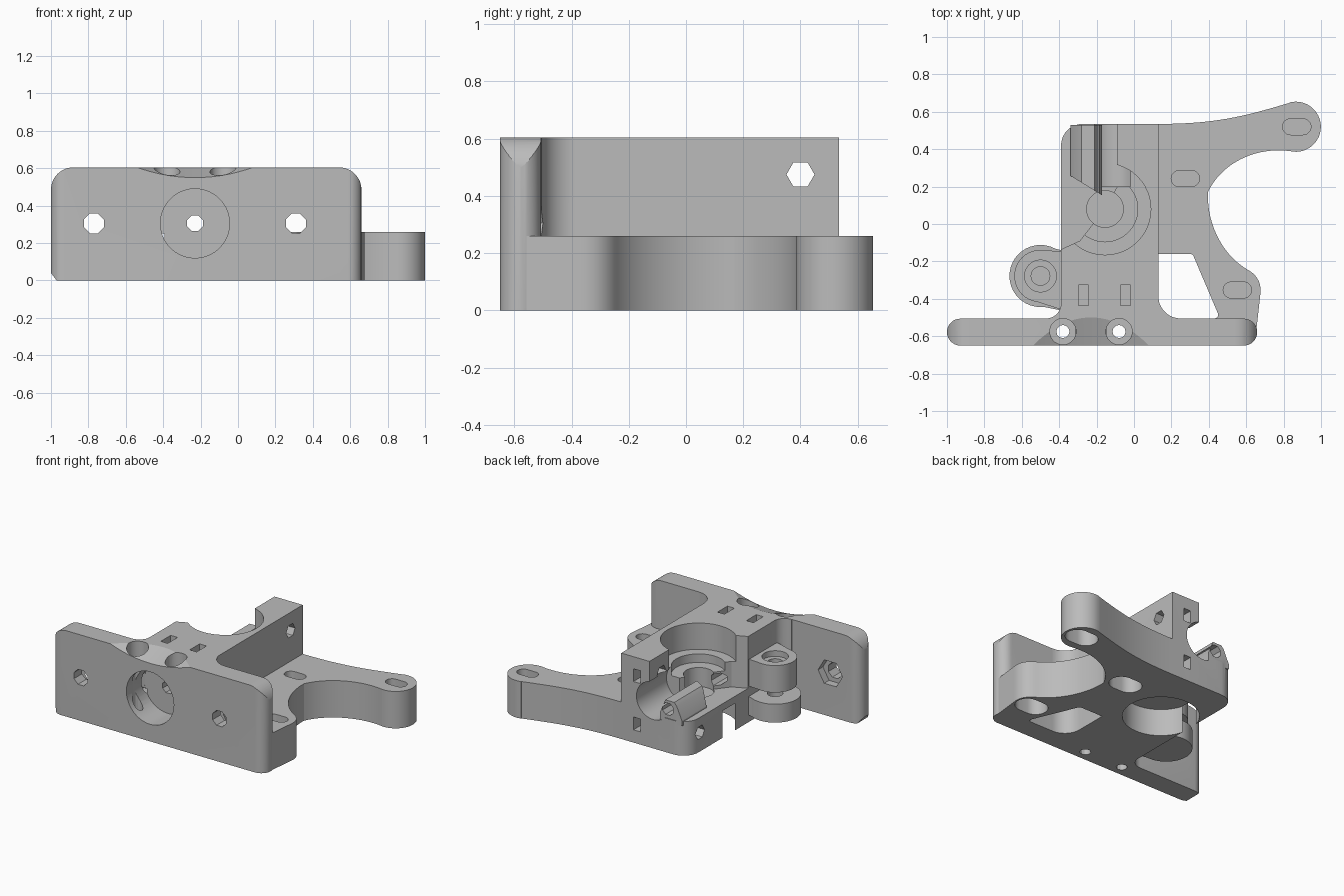
import bpy, bmesh, math
from mathutils import Vector
from mathutils.geometry import interpolate_bezier

cube = bpy.data.objects.get("Cube")
if cube:
    bpy.data.objects.remove(cube, do_unlink=True)

grey = bpy.data.materials.new("plain grey")
grey.use_nodes = True
grey.diffuse_color = (0.5, 0.5, 0.5, 1)
grey.node_tree.nodes["Principled BSDF"].inputs["Base Color"].default_value = grey.diffuse_color

PLACE = {"z": lambda a, b, h: (a, b, h),
         "y": lambda a, b, h: (a, h, b),
         "x": lambda a, b, h: (h, a, b)}


def prism(name, pts, lo, hi, axis="z"):
    """Extrude a flat outline along an axis."""
    clean = []
    for p in pts:
        if not clean or math.dist(p, clean[-1]) > 1e-4:
            clean.append(p)
    if math.dist(clean[0], clean[-1]) < 1e-4:
        clean.pop()
    bm = bmesh.new()
    rings = [[bm.verts.new(PLACE[axis](a, b, h)) for a, b in clean] for h in (lo, hi)]
    n = len(clean)
    bm.faces.new(rings[0])
    bm.faces.new(rings[1])
    for i in range(n):
        j = (i + 1) % n
        bm.faces.new((rings[0][i], rings[0][j], rings[1][j], rings[1][i]))
    bmesh.ops.recalc_face_normals(bm, faces=bm.faces)
    mesh = bpy.data.meshes.new(name)
    bm.to_mesh(mesh)
    bm.free()
    mesh.materials.append(grey)
    ob = bpy.data.objects.new(name, mesh)
    bpy.context.collection.objects.link(ob)
    return ob


def arc(cx, cy, r, a0=0, a1=360, n=40):
    angles = [math.radians(a0 + (a1 - a0) * i / n) for i in range(n + 1)]
    return [(cx + r * math.cos(a), cy + r * math.sin(a)) for a in angles]


def rect(x0, x1, y0, y1):
    return [(x0, y0), (x1, y0), (x1, y1), (x0, y1)]


def slot(cx, cy, half, r):
    return arc(cx + half, cy, r, -90, 90, 14) + arc(cx - half, cy, r, 90, 270, 14)


def bezier(*p, n=20):
    return [tuple(v) for v in interpolate_bezier(*[Vector(q) for q in p], n)]


def combine(target, tool, operation="DIFFERENCE"):
    """Apply a boolean and remove the tool."""
    mod = target.modifiers.new("bool", "BOOLEAN")
    mod.operation, mod.solver, mod.object = operation, "EXACT", tool
    deps = bpy.context.evaluated_depsgraph_get()
    deps.update()
    mesh = bpy.data.meshes.new_from_object(target.evaluated_get(deps))
    target.modifiers.clear()
    target.data = mesh
    bpy.data.objects.remove(tool, do_unlink=True)


def cut(target, pts, lo, hi, axis="z"):
    combine(target, prism("cutter", pts, lo, hi, axis))


# Tall block with a rounded rear corner and fillets onto the front plate
block = (arc(-0.275, 0.42, 0.115, 90, 180, 10) + arc(-0.47, -0.425, 0.08, 0, -90, 10)
         + [(-0.47, -0.56), (0.24, -0.56)] + arc(0.25, -0.385, 0.12, -90, -180, 12)
         + [(0.13, 0.535)])
body = prism("mount_body", block, 0, 0.605)

# Front plate: rounded ends in plan, rounded upper corners in elevation
plate = prism("front_plate", arc(0.587, -0.578, 0.072, -90, 90, 16)
              + arc(-0.928, -0.578, 0.072, 90, 270, 16), 0, 0.605)
outline = ([(-0.97, 0), (0.66, 0)] + arc(0.54, 0.485, 0.12, 0, 90, 12)
           + arc(-0.88, 0.485, 0.12, 90, 180, 12) + [(-1, 0.04)])
combine(plate, prism("plate_outline", outline, -0.8, -0.4, "y"), "INTERSECT")
combine(body, plate, "UNION")

# Low base with the long curved arm and the side lug
base = ([(0, -0.56), (0, 0.535)]
        + bezier((0.13, 0.535), (0.45, 0.535), (0.6, 0.58), (0.83, 0.647))
        + arc(0.865, 0.52, 0.134, 105, -95, 28)
        + bezier((0.853, 0.387), (0.66, 0.42), (0.47, 0.33), (0.395, 0.17))
        + bezier((0.395, 0.17), (0.39, 0), (0.47, -0.16), (0.6, -0.24))
        + bezier((0.6, -0.24), (0.66, -0.27), (0.685, -0.32), (0.675, -0.38), n=10)
        + [(0.655, -0.56)])
arm = prism("arm_base", base, 0, 0.26)
window = ([(0.13, -0.16)] + arc(0.3, -0.18, 0.02, 90, 20, 6)
          + arc(0.43, -0.485, 0.02, 20, -90, 8) + arc(0.25, -0.385, 0.12, -90, -180, 12))
cut(arm, window, -0.1, 0.4)
combine(body, arm, "UNION")

# Idler opening on the side
opening = [(-0.09, 0.7), (-0.09, 0.2), (-0.155, 0.08), (-0.22, 0), (-0.29, -0.09),
           (-0.4, -0.14), (-0.7, -0.14), (-0.7, 0.7)]
cut(body, opening, 0.24, 0.8)

# Stepped gear pocket above, wide pocket below that breaks out of the side
for radius, low, high in ((0.245, 0.42, 0.8), (0.175, 0.36, 0.8),
                          (0.098, 0.225, 0.8), (0.245, -0.1, 0.19)):
    cut(body, arc(-0.155, 0.08, radius, n=48), low, high)

# Rear channel with its guide ridge, ended on a diagonal
cut(body, arc(-0.12, 0.335, 0.132), 0.2, 0.7, "y")
profile = [(-0.34, 0.215), (-0.34, 0.25), (-0.3, 0.34), (-0.28, 0.365), (-0.21, 0.365),
           (-0.17, 0.27), (-0.17, 0.2)]
ridge = prism("guide_ridge", profile, 0.1, 0.53, "y")
cut(ridge, [(-0.4, 0.295), (-0.4, 0), (-0.1, 0), (-0.1, 0.11)], 0, 0.8)
combine(body, ridge, "UNION")

# Hinge boss: wide lower lug and narrower upper lug with a gap between
for radius, low, high in ((0.166, 0.05, 0.18), (0.14, 0.25, 0.44)):
    web = [(-0.5, -0.278 + radius), (-0.35, -0.15), (-0.35, -0.47),
           (-0.5 - radius / 2, -0.278 - radius * 0.87)]
    combine(body, prism("hinge_web", web, low, high), "UNION")
    combine(body, prism("hinge_lug", arc(-0.5, -0.278, radius), low, high), "UNION")
cut(body, arc(-0.5, -0.278, 0.085), 0.4, 0.5)
cut(body, arc(-0.5, -0.278, 0.05, n=24), 0.1, 0.5)

# Nozzle socket and feed hole through the whole depth
fx, fz = -0.23, 0.305
cut(body, arc(fx, fz, 0.185), -0.8, -0.45, "y")
cut(body, arc(fx, fz, 0.045, 22.5, 382.5, 8), -0.8, 0.8, "y")

# Plate bolts with hexagonal nut traps behind
for x in (-0.77, 0.31):
    cut(body, arc(x, fz, 0.057, 22.5, 382.5, 8), -0.8, -0.4, "y")
    cut(body, arc(x, fz, 0.095, n=6), -0.56, -0.47, "y")

# Scooped top edge of the plate, deepest at the front
tilt, scoop_radius = math.radians(20), 0.958
scoop = prism("scoop", arc(0, 0, scoop_radius, n=128), -0.6, 0.6, "y")
scoop.location = (fx, -0.65, 0.55 + scoop_radius / math.cos(tilt))
scoop.rotation_euler.x = tilt
combine(body, scoop)

# Vertical clamp bolts and nut slots
for side in (-1, 1):
    x = fx + side * 0.15
    cut(body, arc(x, -0.575, 0.07, n=28), 0.47, 0.8)
    cut(body, arc(x, -0.575, 0.035, n=12), -0.1, 0.8)
for x in (-0.27, -0.045):
    cut(body, rect(x - 0.027, x + 0.027, -0.435, -0.325), 0.36, 0.8)

# Cross bolts and rear nut slots, mirrored above and below the feed axis
for z in (0.475, 0.135):
    cut(body, arc(0.4, z, 0.049, n=6), -0.6, 0.125 if z < fz else 0.3, "x")
    cut(body, rect(-0.02, 0.035, z - 0.045, z + 0.045), 0.34, 0.7, "y")

# Motor slots, open above and wider below with a thin skin between
for x, y in ((0.275, 0.243), (0.87, 0.52), (0.553, -0.353)):
    cut(body, slot(x, y, 0.033, 0.043), 0.15, 0.5)
    cut(body, slot(x, y, 0.033, 0.08), -0.1, 0.13)

bpy.ops.object.select_all(action="DESELECT")
body.select_set(True)
bpy.context.view_layer.objects.active = body
bpy.ops.object.shade_smooth_by_angle(angle=math.radians(17))
